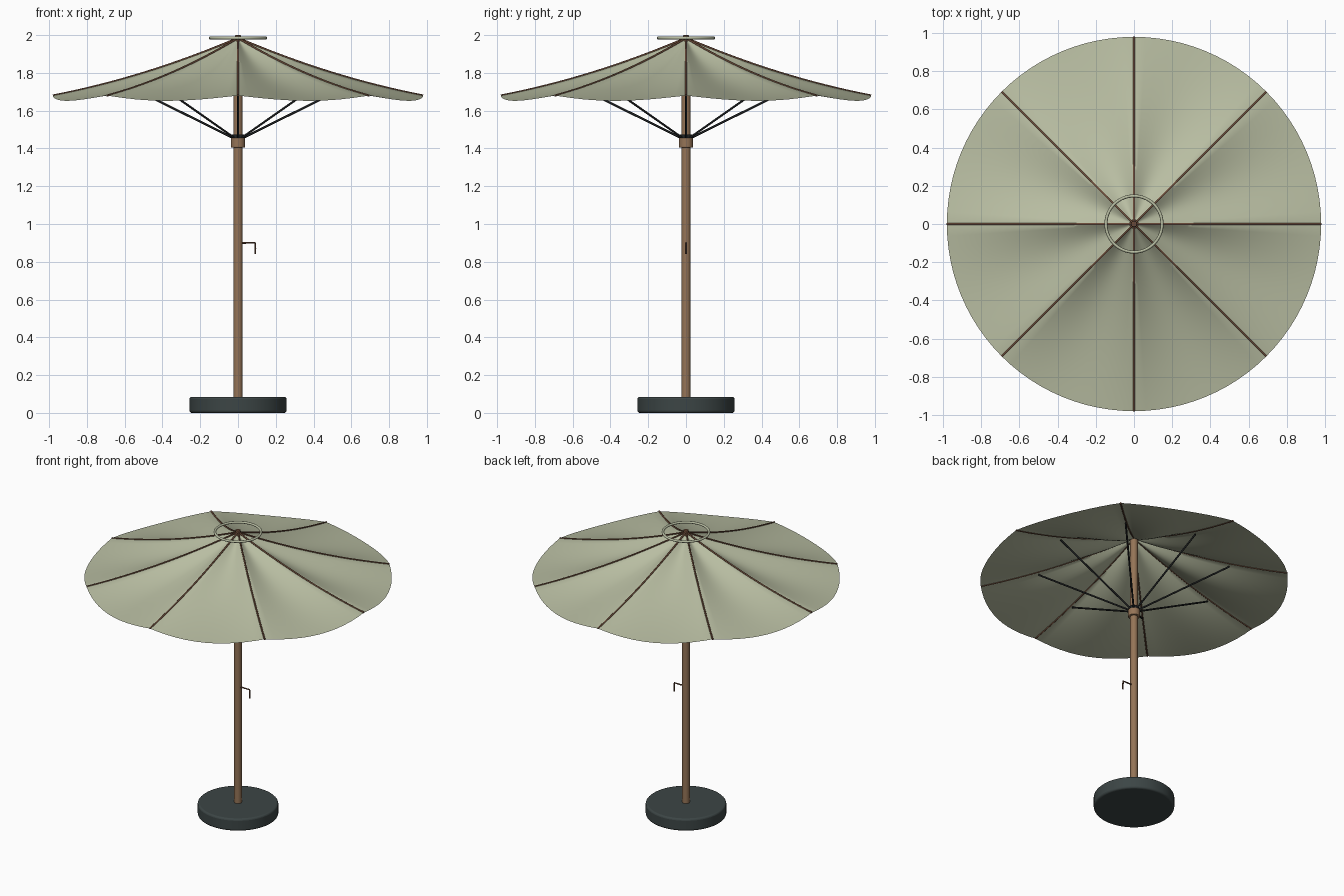
import bpy, bmesh, math
from mathutils import Vector

cube = bpy.data.objects.get("Cube")
if cube:
    bpy.data.objects.remove(cube, do_unlink=True)


def material(name, rgb):
    m = bpy.data.materials.new(name)
    m.use_nodes = True
    m.diffuse_color = (*rgb, 1)
    node = m.node_tree.nodes["Principled BSDF"]
    node.inputs["Base Color"].default_value = (*rgb, 1)
    node.inputs["Roughness"].default_value = 0.8
    return m


FABRIC = material("sage_fabric", (0.48, 0.51, 0.36))
WOOD = material("pole_wood", (0.30, 0.175, 0.095))
RIB_WOOD = material("dark_rib_wood", (0.15, 0.07, 0.04))
SLATE = material("slate_base", (0.045, 0.06, 0.06))
METAL = material("black_metal", (0.014, 0.016, 0.017))
RIBS, RIM = 8, 0.98


def finish(obj, name, mat, angle=35):
    obj.name = name
    obj.data.materials.append(mat)
    bpy.ops.object.select_all(action='DESELECT')
    obj.select_set(True)
    bpy.context.view_layer.objects.active = obj
    if obj.type == 'MESH':
        bpy.ops.object.shade_smooth_by_angle(angle=math.radians(angle))
    return obj


def cylinder(name, r, z0, z1, mat, bevel=0, sides=40):
    bpy.ops.mesh.primitive_cylinder_add(vertices=sides, radius=r, depth=z1 - z0,
                                        location=(0, 0, (z0 + z1) / 2))
    obj = finish(bpy.context.object, name, mat)
    if bevel:
        mod = obj.modifiers.new("soft_edge", 'BEVEL')
        mod.width, mod.segments = bevel, 3
    return obj


def rod(name, points, r, mat):
    curve = bpy.data.curves.new(name, 'CURVE')
    curve.dimensions = '3D'
    curve.bevel_depth, curve.bevel_resolution = r, 2
    curve.use_fill_caps = True
    spline = curve.splines.new('POLY')
    spline.points.add(len(points) - 1)
    for p, co in zip(spline.points, points):
        p.co = (*co, 1)
    obj = bpy.data.objects.new(name, curve)
    bpy.context.collection.objects.link(obj)
    curve.materials.append(mat)
    return obj


def rib_height(r):
    # Concave slope from the crown to the rim
    t = r / RIM
    return 1.985 - 0.42 * t + 0.115 * t * t


def polar(r, a, z):
    return Vector((r * math.cos(a), r * math.sin(a), z))


# Canopy: fabric hanging between the ribs
def build_canopy(rings=28, steps=12):
    bm = bmesh.new()
    n = RIBS * steps
    apex = bm.verts.new((0, 0, rib_height(0)))
    previous = None
    for i in range(1, rings + 1):
        t = i / rings
        sag = 0.028 * t + 0.04 * math.sin(math.pi * t ** 0.75)
        ring = []
        for k in range(n):
            a = math.tau * k / n
            droop = sag * abs(math.sin(a * RIBS / 2))
            ring.append(bm.verts.new(polar(RIM * t, a, rib_height(RIM * t) - droop)))
        for k in range(n):
            j = (k + 1) % n
            if previous:
                bm.faces.new((previous[k], ring[k], ring[j], previous[j]))
            else:
                bm.faces.new((apex, ring[k], ring[j]))
        previous = ring
    mesh = bpy.data.meshes.new("canopy")
    bm.to_mesh(mesh)
    bm.free()
    obj = bpy.data.objects.new("canopy", mesh)
    bpy.context.collection.objects.link(obj)
    finish(obj, "canopy", FABRIC, 60)


build_canopy()

# Ribs along the seams, and struts from the hub
for k in range(RIBS):
    a = math.tau * k / RIBS
    path = [polar(r, a, rib_height(r)) for r in (RIM * i / 16 for i in range(17))]
    rod(f"rib_{k + 1}", path, 0.0055, RIB_WOOD)
    rod(f"strut_{k + 1}", [polar(0.025, a, 1.455), polar(0.61, a, 1.745)], 0.006, METAL)

# Crown ring and finial
bpy.ops.mesh.primitive_torus_add(major_radius=0.147, minor_radius=0.008, major_segments=64,
                                 minor_segments=10, location=(0, 0, 1.985))
finish(bpy.context.object, "crown_ring", FABRIC, 60)
cylinder("finial", 0.016, 1.965, 2.0, RIB_WOOD, 0.004, 24)

# Pole, sliding hub and weighted base
cylinder("pole", 0.024, 0.08, 1.975, WOOD)
cylinder("hub", 0.038, 1.405, 1.455, WOOD, 0.004)
cylinder("strut_collar", 0.034, 1.45, 1.475, METAL, 0.003)
cylinder("base", 0.257, 0, 0.085, SLATE, 0.012, 64)

# Crank
rod("crank_arm", [(0.02, 0, 0.9), (0.09, 0, 0.9), (0.092, 0, 0.87)], 0.005, RIB_WOOD)
rod("crank_handle", [(0.092, 0, 0.885), (0.092, 0, 0.84)], 0.0045, RIB_WOOD)
